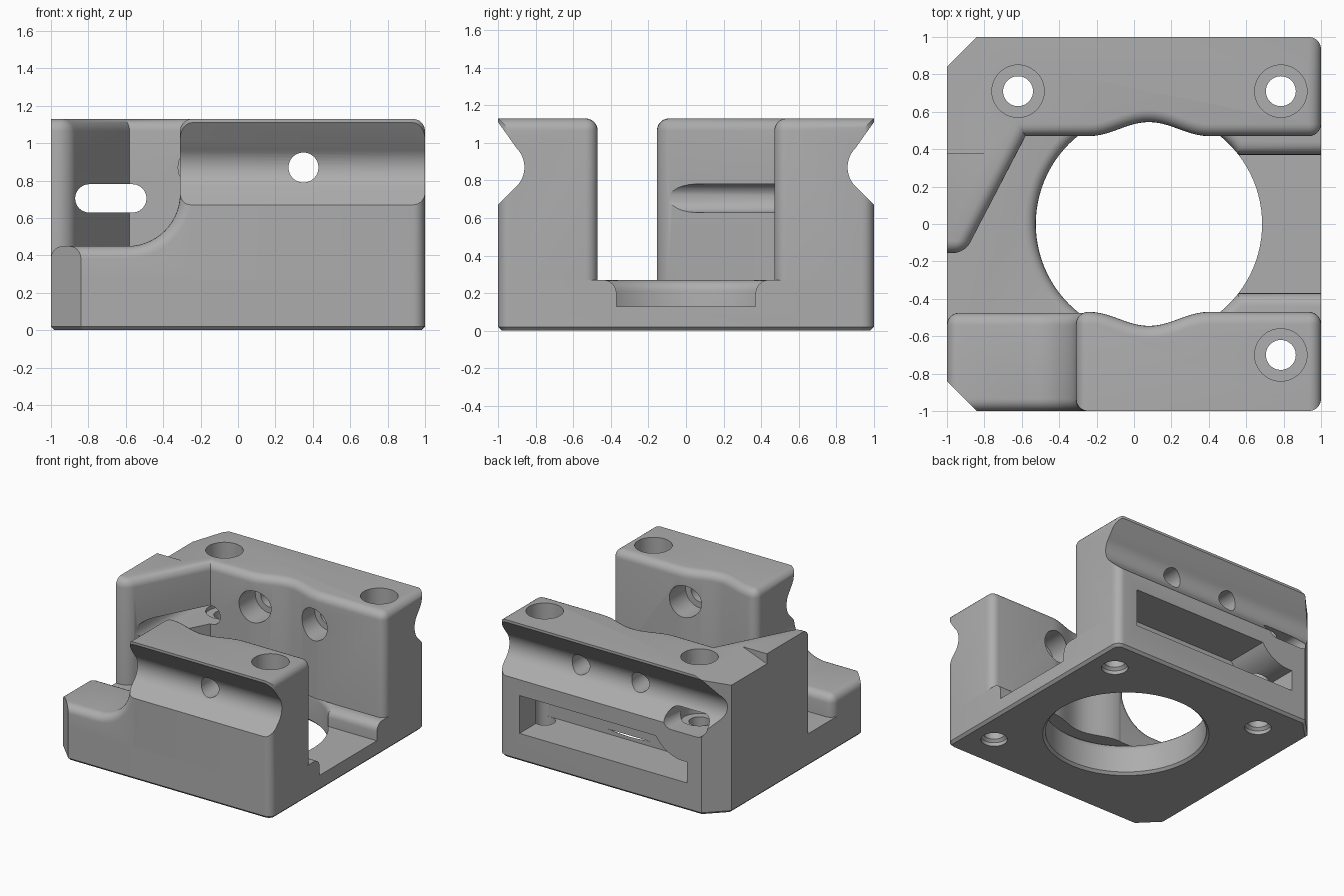
import bpy, bmesh
from math import sin, cos, pi, radians

cube = bpy.data.objects.get("Cube")
if cube:
    bpy.data.objects.remove(cube, do_unlink=True)

TOP, FLOOR, R = 1.13, 0.27, 0.065
grey = bpy.data.materials.new("plain_grey")
grey.use_nodes = True
grey.diffuse_color = (0.42, 0.42, 0.42, 1)
grey.node_tree.nodes["Principled BSDF"].inputs["Base Color"].default_value = (0.42, 0.42, 0.42, 1)


def place(axis, u, v, w):
    return {"x": (w, u, v), "y": (u, w, v), "z": (u, v, w)}[axis]


def loft(name, axis, rings, bevels=()):
    """Solid through rings of (u, v, w); bevels hold (rule, width, segments)."""
    bm = bmesh.new()
    loops = [[bm.verts.new(place(axis, *p)) for p in ring] for ring in rings]
    n = len(loops[0])
    for a, b in zip(loops, loops[1:]):
        for i in range(n):
            j = (i + 1) % n
            bm.faces.new((a[i], a[j], b[j], b[i]))
    bm.faces.new(loops[0][::-1])
    bm.faces.new(loops[-1])
    bmesh.ops.recalc_face_normals(bm, faces=bm.faces)
    for rule, width, segs in bevels:
        edges = []
        for e in bm.edges:
            a, b = e.verts
            if rule((a.co + b.co) / 2, b.co - a.co):
                edges.append(e)
        bmesh.ops.bevel(bm, geom=edges, offset=width, offset_type='OFFSET', segments=segs,
                        profile=0.5, affect='EDGES', clamp_overlap=False)
    bmesh.ops.recalc_face_normals(bm, faces=bm.faces)
    mesh = bpy.data.meshes.new(name)
    bm.to_mesh(mesh)
    bm.free()
    mesh.materials.append(grey)
    obj = bpy.data.objects.new(name, mesh)
    bpy.context.collection.objects.link(obj)
    return obj


def prism(name, axis, outline, lo, hi, bevels=()):
    return loft(name, axis, [[(u, v, w) for u, v in outline] for w in (lo, hi)], bevels)


def lathe(name, axis, cu, cv, profile, n=48):
    return loft(name, axis, [[(cu + r * cos(2 * pi * i / n), cv + r * sin(2 * pi * i / n), w)
                              for i in range(n)] for r, w in profile])


def arc(cu, cv, r, start, end, n=8):
    angles = [radians(start + (end - start) * i / n) for i in range(n + 1)]
    return [(cu + r * cos(a), cv + r * sin(a)) for a in angles]


def wave(side):
    """Inner wall line, bowed outward around the bore."""
    return [(0.08 + 0.32 * t / 10, side * (0.47 + 0.0375 * (1 + cos(pi * t / 10))))
            for t in range(-10, 11)]


def upright(d):
    return abs(d.z) > 0.1 and abs(d.x) + abs(d.y) < 0.001


# Base plate with clipped left corners and rounded right corners
base = prism("base_plate", "z", [(-1, -0.84), (-0.84, -1), (1, -1), (1, 1), (-0.84, 1), (-1, 0.84)],
             0, FLOOR, [(lambda m, d: upright(d) and m.x > 0.9, R, 6),
                        (lambda m, d: m.z < 0.001, 0.02, 1)])

# Tall front block
front = prism("front_block", "z", [(-0.31, -1), (-0.31, -0.47)] + wave(-1) + [(1, -0.47), (1, -1)],
              FLOOR, TOP,
              [(lambda m, d: upright(d) and (m.x < -0.3 or m.x > 0.99)
                or m.z > TOP - 0.001 and m.y > -0.99, R, 6)])

# Low front step, sweeping up to the block
step = prism("front_step", "y",
             [(-1, FLOOR), (-1, 0.45)] + arc(-0.59, 0.73, 0.28, -90, 0, 14)
             + [(-0.24, 0.73), (-0.24, FLOOR)], -1, -0.475,
             [(lambda m, d: m.z > FLOOR + 0.01 and m.x < -0.3
               and (abs(d.y) < 0.01 or m.x < -0.99), R, 6)])

# Tall back block with its angled left wing
back = prism("back_block", "z",
             [(1, 1), (1, 0.47)] + wave(1)[::-1]
             + [(-0.58, 0.47), (-0.905, -0.155), (-1, -0.155), (-1, 0.84), (-0.84, 1)],
             FLOOR, TOP,
             [(lambda m, d: upright(d) and (m.x > 0.99 or (m.y < -0.1 and m.x > -0.95))
               or m.z > TOP - 0.001 and m.y < 0.99 and (m.x > -0.9 or m.y < -0.1), R, 6)])

# Central bore with rounded upper lip
bore = lathe("bore_cutter", "z", 0.08, 0,
             [(0.635, -0.01), (0.605, 0.02)]
             + [(r, z) for r, z in arc(0.665, 0.21, 0.06, 180, 90, 5)] + [(0.665, 0.4)], 96)

# Sunken channel to the right, with rounded shoulders
half = [(0.44, 0.4)] + arc(0.44, 0.2, 0.07, 90, 180, 6) + [(0.37, 0.13)]
channel = prism("channel_cutter", "x", half + [(-y, z) for y, z in reversed(half)], 0.08, 1.1)

# Long grooves along the outer faces
grooves = {}
for side in (-1, 1):
    line = [(1.1, 0.57)] + arc(1.005, 0.87, 0.145, 225, 135, 12) + [(1.0, 1.11), (1.1, 1.247)]
    grooves[side] = prism("groove_cutter", "x", [(side * y, z) for y, z in line], -1.2, 1.2)

# Vertical screw holes, wider at the top
screws = [lathe("screw_cutter", "z", x, y,
                [(0.1, -0.01), (0.1, 0.03), (0.08, 0.05), (0.08, 0.6), (0.14, 0.6), (0.14, 1.3)])
          for x, y in ((-0.62, 0.71), (0.785, 0.71), (0.785, -0.7))]


# Cross holes, wider on the inside
def cross_hole(x, side):
    return lathe("cross_hole_cutter", "y", x, 0.87,
                 [(0.13, side * 0.3), (0.13, side * 0.68), (0.08, side * 0.68), (0.08, side * 1.2)])


front_hole = cross_hole(0.35, -1)
back_holes = [cross_hole(x, 1) for x in (-0.19, 0.35)]

# Rounded slot through the wing
slot = prism("slot_cutter", "y", arc(-0.565, 0.705, 0.076, -90, 90, 12)
             + arc(-0.795, 0.705, 0.076, 90, 270, 12), -0.4, 1.2)

# Window recess in the back, curved around the slot
recess = prism("recess_cutter", "y", [(0.81, 0.23), (0.81, 0.54)]
               + arc(-0.68, 0.7, 0.3, -32, -96, 10) + [(-0.71, 0.23)], 0.63, 1.2)

# Clipped corner of the step and sloped corner of the back block
clip = prism("corner_cutter", "z", [(-1.2, -0.64), (-0.64, -1.2), (-1.2, -1.2)], 0.1, 1.3)
slope = prism("slope_cutter", "y", [(-0.78, TOP), (-1.1, 1.01), (-1.1, 1.3), (-0.78, 1.3)], 0.38, 1.2)

plan = {
    base: [bore, channel, recess] + screws,
    front: [grooves[-1], front_hole, screws[2]],
    step: [grooves[-1], clip],
    back: [grooves[1], slot, recess, slope] + back_holes + screws[:2],
}
for part, cutters in plan.items():
    bpy.context.view_layer.objects.active = part
    for cutter in cutters:
        cut = part.modifiers.new("cut", 'BOOLEAN')
        cut.operation = 'DIFFERENCE'
        cut.solver = 'EXACT'
        cut.object = cutter
        bpy.ops.object.modifier_apply(modifier=cut.name)

for cutter in {c for cutters in plan.values() for c in cutters}:
    bpy.data.objects.remove(cutter, do_unlink=True)

# Smooth the rounded edges, keep the corners sharp
bpy.ops.object.select_all(action='DESELECT')
for part in plan:
    part.select_set(True)
bpy.context.view_layer.objects.active = base
bpy.ops.object.shade_smooth_by_angle(angle=radians(30))
